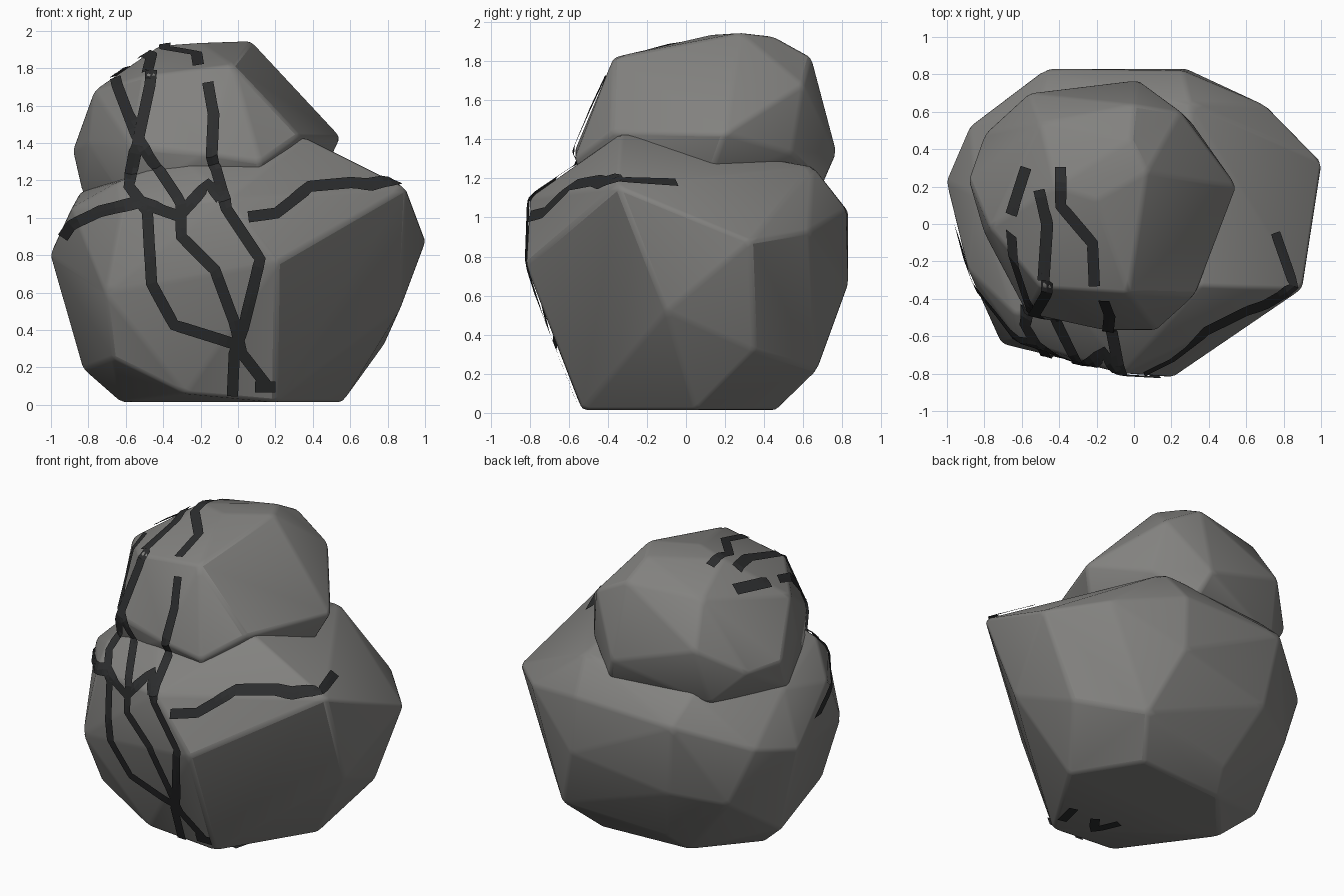
import bpy, bmesh
from mathutils import Vector
from mathutils.bvhtree import BVHTree

if "Cube" in bpy.data.objects:
    bpy.data.objects.remove(bpy.data.objects["Cube"])

trees = []

def material(name, col):
    m = bpy.data.materials.new(name)
    m.diffuse_color = (*col, 1)
    m.use_nodes = True
    m.node_tree.nodes["Principled BSDF"].inputs["Base Color"].default_value = m.diffuse_color
    return m

stone = material("grey_stone", (0.225, 0.222, 0.213))
dark = material("dark_crack", (0.025, 0.026, 0.027))

def boulder(name, pts):
    bm = bmesh.new()
    for p in pts:
        bm.verts.new(p)
    r = bmesh.ops.convex_hull(bm, input=bm.verts[:])
    junk = {v for v in r["geom_interior"] + r["geom_unused"] if isinstance(v, bmesh.types.BMVert)}
    bmesh.ops.delete(bm, geom=list(junk), context='VERTS')
    bmesh.ops.dissolve_limit(bm, angle_limit=0.09, verts=bm.verts[:], edges=bm.edges[:])
    bmesh.ops.recalc_face_normals(bm, faces=bm.faces[:])
    trees.append(BVHTree.FromBMesh(bm))
    me = bpy.data.meshes.new(name)
    bm.to_mesh(me)
    bm.free()
    me.materials.append(stone)
    ob = bpy.data.objects.new(name, me)
    bpy.context.collection.objects.link(ob)
    # softened facet edges
    m = ob.modifiers.new("soft_edges", 'BEVEL')
    m.width = 0.018
    m.segments = 2
    m.limit_method = 'NONE'
    bpy.context.view_layer.objects.active = ob
    ob.select_set(True)
    bpy.ops.object.shade_smooth_by_angle(angle=0.6)
    ob.select_set(False)
    return ob

# lower boulder
boulder("lower_boulder", [
    # flat base
    (-.63, .06, .015), (.2, -.53, .015), (.56, .05, .015), (.3, .46, .015), (-.32, .42, .015),
    (-.28, -.55, .06),
    # low ring
    (-.83, .17, .19), (-.67, -.5, .25), (.78, .35, .32), (.45, .67, .22), (-.25, .56, .14),
    (-.72, .58, .48), (-.4, .76, .54),
    # middle ring
    (-.71, -.64, .6), (.21, -.82, .76), (.87, -.1, .52), (1.005, .33, .88), (.71, .63, .93),
    (.28, .83, .66), (-.47, .83, 1.03), (-.88, .52, .87), (-1.005, .23, .8), (.26, .82, 1.04),
    # shoulder and top
    (.9, -.35, 1.16), (-.06, -.8, 1.1), (-.62, -.62, 1.06), (-.89, -.24, 1.05), (-.84, .15, 1.14),
    (.36, -.33, 1.43), (.3, .2, 1.33), (.3, .65, 1.26), (-.5, .64, 1.2), (-.3, -.45, 1.33),
    (-.64, -.48, 1.19),
])

# upper boulder
boulder("upper_boulder", [
    (-.83, .1, 1.12), (-.6, -.4, 1.1), (.1, -.5, 1.15), (.42, .1, 1.15), (.08, .7, 1.17), (-.6, .6, 1.14),
    (-.885, .24, 1.36), (-.8, .48, 1.35), (-.56, .7, 1.52), (.02, .77, 1.33), (.25, .6, 1.68),
    (.55, .2, 1.43), (.33, -.38, 1.44), (.12, -.57, 1.3), (-.16, -.57, 1.34), (-.57, -.48, 1.38),
    (-.8, -.05, 1.4), (-.77, -.02, 1.68), (-.5, -.34, 1.76), (-.03, -.37, 1.82), (-.42, .2, 1.92),
    (.1, .12, 1.87), (.07, .28, 1.945), (-.2, .13, 1.935), (-.02, .45, 1.925), (.0, .64, 1.82),
    (-.5, .54, 1.8), (.31, .54, 1.33),
])

# dark cracks laid on the surface
VIEWS = {
    "front": (lambda a, b: Vector((a, -3, b)), Vector((0, 1, 0))),
    "top": (lambda a, b: Vector((a, b, 5)), Vector((0, 0, -1))),
    "under": (lambda a, b: Vector((a, b, -3)), Vector((0, 0, 1))),
}

def surface(view, p):
    make, d = VIEWS[view]
    best = None
    for t in trees:
        loc, n, _, dist = t.ray_cast(make(*p), d)
        if loc and (best is None or dist < best[0]):
            best = (dist, loc + n * 0.013)
    return best[1] if best else None

def crack(name, view, path, width=0.06):
    pts = [Vector(p) for p in path]
    line = []
    for a, b in zip(pts, pts[1:]):
        n = max(1, round((b - a).length / 0.04))
        line += [a.lerp(b, i / n) for i in range(n)]
    line.append(pts[-1])
    bm = bmesh.new()
    prev = None
    for i, p in enumerate(line):
        t = (line[min(i + 1, len(line) - 1)] - line[max(i - 1, 0)]).normalized()
        side = Vector((-t.y, t.x)) * width / 2
        hits = [surface(view, q) for q in (p - side, p, p + side)]
        if None in hits:
            prev = None
            continue
        row = [bm.verts.new(h) for h in hits]
        if prev:
            for k in (0, 1):
                bm.faces.new((prev[k], row[k], row[k + 1], prev[k + 1]))
        prev = row
    bmesh.ops.recalc_face_normals(bm, faces=bm.faces[:])
    me = bpy.data.meshes.new(name)
    bm.to_mesh(me)
    bm.free()
    me.materials.append(dark)
    bpy.context.collection.objects.link(bpy.data.objects.new(name, me))

# front cracks (x, z)
crack("crack_diagonal", "front", [(-.65, 1.74), (-.52, 1.4), (-.3, 1.07), (-.3, .9), (-.12, .72), (-.02, .45), (.02, .28), (.16, .1)])
crack("crack_left", "front", [(-.46, 1.78), (-.47, 1.7), (-.53, 1.42), (-.58, 1.16), (-.48, 1.03), (-.46, .65), (-.34, .43), (-.02, .33)])
crack("crack_centre", "front", [(-.16, 1.72), (-.13, 1.55), (-.14, 1.33), (-.06, 1.05), (.12, .78), (.03, .42), (-.02, .28), (-.03, .05)])
crack("crack_branch", "front", [(-.3, 1.02), (-.16, 1.17), (-.09, 1.1)])
crack("crack_left_side", "front", [(-.97, .83), (-.88, .96), (-.73, 1.03), (-.52, 1.08), (-.32, 1.01)])
crack("crack_right_side", "front", [(.05, 1.0), (.2, 1.02), (.38, 1.16), (.6, 1.18), (.72, 1.17)])
crack("crack_foot", "front", [(.09, .1), (.2, .1)])

# cracks seen from above (x, y)
crack("crack_shoulder", "top", [(.7, -.42), (.85, -.335), (.75, -.05)], 0.05)
crack("crack_top_long", "top", [(-.39, .3), (-.39, .1), (-.22, -.1), (-.21, -.33)])
crack("crack_top_middle", "top", [(-.5, .18), (-.46, .0), (-.48, -.3)])
crack("crack_top_left", "top", [(-.57, .3), (-.65, .05)])

# cracks under the base (x, y)
crack("crack_base_left", "under", [(.1, -.25), (.02, -.36), (-.05, -.2)])
crack("crack_base_right", "under", [(.24, -.4), (.28, -.24)])
